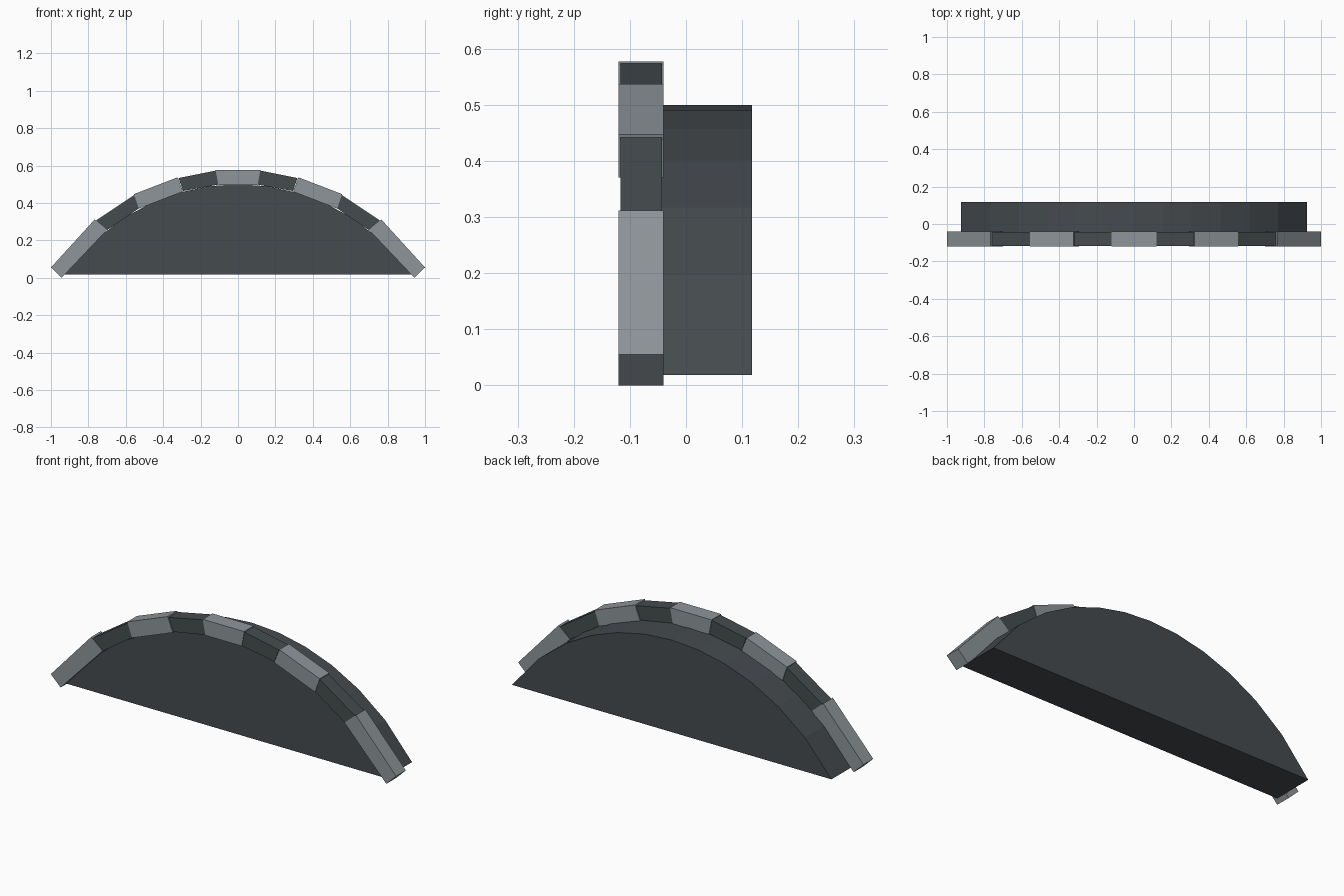
import bpy
import math

cube = bpy.data.objects.get("Cube")
if cube:
    bpy.data.objects.remove(cube, do_unlink=True)


def make_material(name, rgb):
    mat = bpy.data.materials.new(name)
    mat.use_nodes = True
    color = (*rgb, 1.0)
    mat.diffuse_color = color
    bsdf = next(n for n in mat.node_tree.nodes if n.type == 'BSDF_PRINCIPLED')
    bsdf.inputs["Base Color"].default_value = color
    bsdf.inputs["Roughness"].default_value = 0.8
    return mat


def extrude_profile(name, profile, y_front, y_back, mat):
    """Prism from a clockwise xz profile, extruded along y."""
    n = len(profile)
    verts = [(x, y, z) for y in (y_front, y_back) for x, z in profile]
    faces = [tuple(reversed(range(n))), tuple(range(n, 2 * n))]
    for i in range(n):
        j = (i + 1) % n
        faces.append((i, j, n + j, n + i))
    mesh = bpy.data.meshes.new(name)
    mesh.from_pydata(verts, [], faces)
    mesh.materials.append(mat)
    mesh.validate()
    obj = bpy.data.objects.new(name, mesh)
    bpy.context.collection.objects.link(obj)
    return obj


light_stone = make_material("light grey stone", (0.27, 0.30, 0.32))
dark_stone = make_material("dark grey stone", (0.060, 0.073, 0.078))
slate = make_material("slate panel", (0.060, 0.070, 0.078))

# Arched panel: circular segment with evenly spaced columns
HALF, BASE, TOP, STEPS = 0.925, 0.018, 0.5, 12
rise = TOP - BASE
radius = (HALF ** 2 + rise ** 2) / (2 * rise)
arc = []
for i in range(STEPS + 1):
    x = -HALF + 2 * HALF * i / STEPS
    arc.append((x, TOP - radius + math.sqrt(radius ** 2 - x ** 2)))
extrude_profile("arch_panel", arc, -0.10, 0.118, slate)

# Arch stones: outer start, outer end, inner end, inner start
keystone = [(-0.12, 0.577), (0.12, 0.577), (0.105, 0.497), (-0.105, 0.497)]
side_stones = [
    ("inner_dark_stone", dark_stone,
     [(0.115, 0.574), (0.318, 0.533), (0.293, 0.464), (0.10, 0.499)]),
    ("middle_light_stone", light_stone,
     [(0.323, 0.537), (0.557, 0.447), (0.53, 0.37), (0.294, 0.461)]),
    ("outer_dark_stone", dark_stone,
     [(0.552, 0.444), (0.762, 0.304), (0.705, 0.252), (0.525, 0.374)]),
    ("end_light_stone", light_stone,
     [(0.766, 0.312), (1.0, 0.055), (0.943, 0.0), (0.70, 0.256)]),
]
extrude_profile("keystone", keystone, -0.12, -0.04, light_stone)
for name, mat, profile in side_stones:
    inset = 0.003 if mat == dark_stone else 0.0
    mirrored = [(-x, z) for x, z in reversed(profile)]
    for side, points in (("left", profile), ("right", mirrored)):
        extrude_profile(f"{side}_{name}", points, -0.12 + inset, -0.04 - inset, mat)
